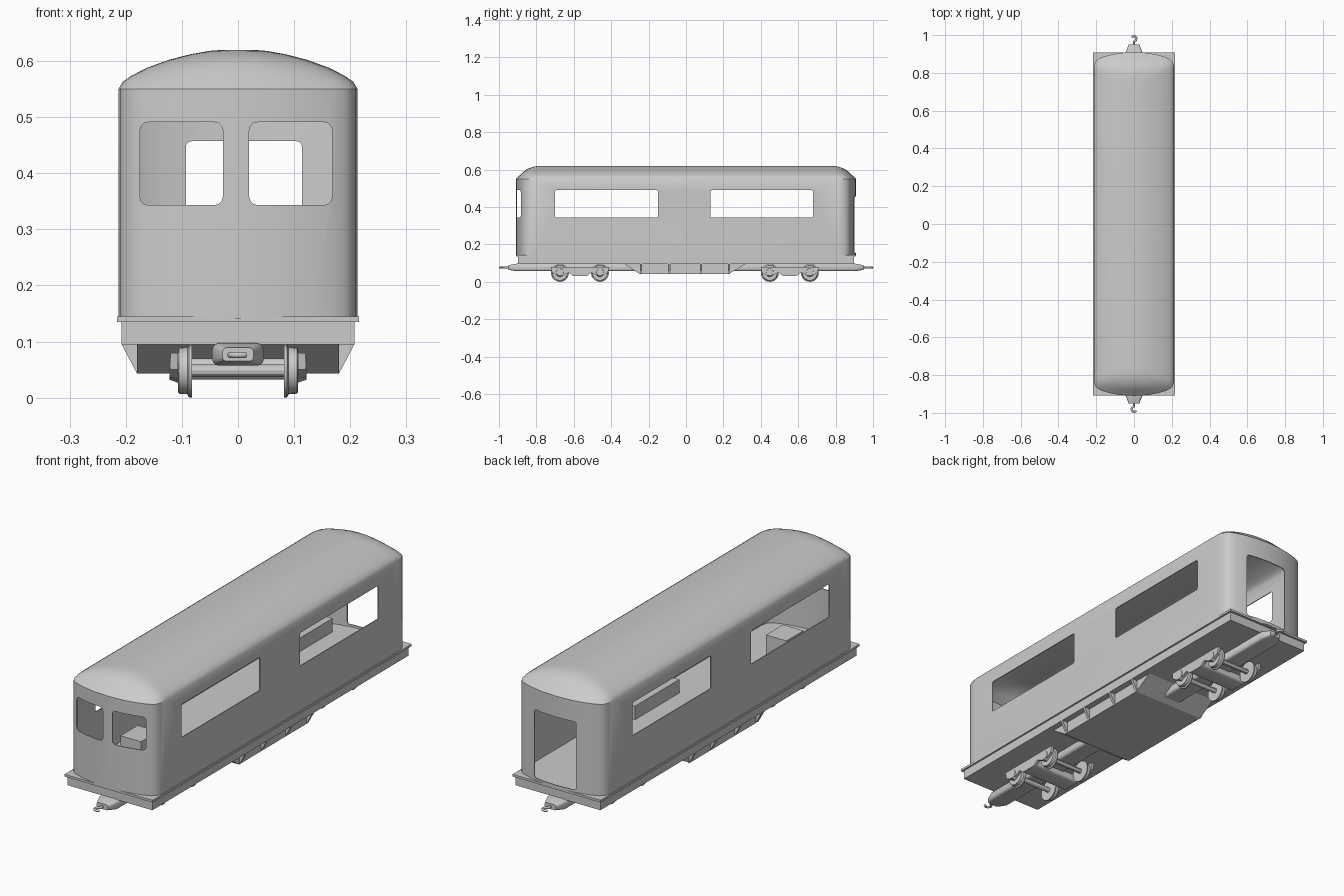
import bpy, bmesh, math
from mathutils import Vector

if "Cube" in bpy.data.objects:
    bpy.data.objects.remove(bpy.data.objects["Cube"])


def make(name, verts, faces):
    me = bpy.data.meshes.new(name)
    me.from_pydata(verts, [], faces)
    bm = bmesh.new()
    bm.from_mesh(me)
    bmesh.ops.recalc_face_normals(bm, faces=bm.faces)
    bm.to_mesh(me)
    bm.free()
    ob = bpy.data.objects.new(name, me)
    bpy.context.collection.objects.link(ob)
    return ob


def activate(ob):
    bpy.ops.object.select_all(action='DESELECT')
    ob.select_set(True)
    bpy.context.view_layer.objects.active = ob


def smooth(ob):
    activate(ob)
    bpy.ops.object.shade_smooth_by_angle(angle=math.radians(30))


def loft(name, rings, caps=(True, True)):
    n = len(rings[0])
    verts = [v for r in rings for v in r]
    faces = [(k*n+i, k*n+(i+1) % n, (k+1)*n+(i+1) % n, (k+1)*n+i)
             for k in range(len(rings)-1) for i in range(n)]
    if caps[0]:
        faces.append(tuple(range(n)))
    if caps[1]:
        faces.append(tuple((len(rings)-1)*n+i for i in range(n)))
    return make(name, verts, faces)


def box(name, x, y, z):
    ring = [(0, 0), (1, 0), (1, 1), (0, 1)]
    return loft(name, [[(x[i], y[j], h) for i, j in ring] for h in z])


def round_rect(u, v, r):
    pts = []
    for cx, cy, a in ((u[1]-r, v[1]-r, 0), (u[0]+r, v[1]-r, 90),
                      (u[0]+r, v[0]+r, 180), (u[1]-r, v[0]+r, 270)):
        for k in range(4):
            t = math.radians(a + k*30)
            pts.append((cx+r*math.cos(t), cy+r*math.sin(t)))
    return pts


def lathe_x(name, profile, y, z, n=20):
    # profile of (x, radius) turned around a crosswise axis
    return loft(name, [[(x, y+r*math.cos(2*math.pi*i/n), z+r*math.sin(2*math.pi*i/n))
                        for i in range(n)] for x, r in profile])


# Body shell: bowed-end plan outline lofted up the walls and over the roof
quarter = [(.213, .82), (.210, .845), (.202, .862), (.188, .874), (.168, .883),
           (.13, .895), (.07, .906), (0, .91)]
back = quarter + [(-x, y) for x, y in reversed(quarter[:-1])]
plan = back + [(-x, -y) for x, y in back]
levels = [(.14, 1, 1), (.55, 1, 1), (.563, .965, .985), (.574, .89, .972), (.588, .76, .957),
          (.602, .58, .935), (.612, .40, .91), (.618, .24, .885), (.62, .12, .86)]
body = loft("body_shell", [[(x*sx, y*sy, z) for x, y in plan] for z, sx, sy in levels], (False, True))
activate(body)
sol = body.modifiers.new("thickness", 'SOLIDIFY')
sol.thickness, sol.offset = .004, -1
bpy.ops.object.modifier_apply(modifier=sol.name)

# Window and door openings
cutters = []
for y in ((-.70, -.15), (.13, .68)):
    p = round_rect(y, (.343, .49), .008)
    cutters.append(loft("side_window_cutter", [[(x, a, b) for a, b in p] for x in (-.3, .3)]))
for x in ((-.175, -.027), (.02, .168)):
    p = round_rect(x, (.343, .491), .015)
    cutters.append(loft("front_window_cutter", [[(a, y, b) for a, b in p] for y in (-1, -.8)]))
p = round_rect((-.093, .114), (.155, .457), .01)
cutters.append(loft("back_door_cutter", [[(a, y, b) for a, b in p] for y in (.8, 1)]))
for c in cutters:
    activate(body)
    m = body.modifiers.new("cut", 'BOOLEAN')
    m.operation, m.object, m.solver = 'DIFFERENCE', c, 'EXACT'
    bpy.ops.object.modifier_apply(modifier=m.name)
    bpy.data.objects.remove(c)
smooth(body)

# Floor plate and underframe
box("floor_plate", (-.216, .216), (-.907, .907), (.135, .145))
box("underframe", (-.208, .208), (-.897, .897), (.095, .135))

# Interior benches and cab seat
box("right_bench", (.11, .205), (-.11, .2), (.145, .205))
box("left_bench", (-.2, -.11), (.48, .82), (.145, .205))
box("cab_seat", (-.10, 0), (-.68, -.56), (.145, .26))

# Underfloor equipment pod with triangular outrigger ribs
loft("equipment_pod", [[(-.18, y, z), (.18, y, z), (.18, y2, z), (-.18, y2, z)]
                       for y, y2, z in ((-.33, .32, .096), (-.25, .23, .043))])
for y in (-.24, -.09, .08, .23):
    for s in (-1, 1):
        loft("pod_rib", [[(s*.178, y+d, .096), (s*.208, y+d, .096), (s*.18, y+d, .043),
                          (s*.178, y+d, .043)] for d in (-.006, .006)])

# Centre sill with tapered ends
beam = []
for y, s in ((-.95, .6), (-.935, .75), (-.905, 1), (.905, 1), (.935, .75), (.95, .6)):
    beam.append([(a*s, y, .077+b*s) for a, b in round_rect((-.046, .046), (-.02, .02), .012)])
smooth(loft("centre_sill", beam))

# Coupler hooks
for s in (-1, 1):
    cu = bpy.data.curves.new("coupler_hook", 'CURVE')
    cu.dimensions, cu.bevel_depth, cu.bevel_resolution, cu.use_fill_caps = '3D', .0055, 2, True
    sp = cu.splines.new('POLY')
    pts = [(0, .94), (0, .965), (.010, .972), (.014, .982), (.008, .992), (-.004, .9945), (-.013, .988)]
    sp.points.add(len(pts)-1)
    for q, (x, y) in zip(sp.points, pts):
        q.co = (x*s, y*s, .076, 1)
    hook = bpy.data.objects.new("coupler_hook", cu)
    bpy.context.collection.objects.link(hook)
    activate(hook)
    bpy.ops.object.convert(target='MESH')

# Bogies: flanged wheels, axles, axle boxes, side frames and bolster
for cy in (-.567, .555):
    for dy in (-.107, .107):
        y = cy + dy
        smooth(lathe_x("axle", [(-.1, .011), (.1, .011)], y, .048, 12))
        for s in (-1, 1):
            smooth(lathe_x("wheel", [(s*.107, .038), (s*.105, .041), (s*.090, .042),
                                     (s*.087, .048), (s*.082, .048)], y, .048))
            smooth(lathe_x("axle_box", [(s*.105, .026), (s*.122, .02)], y, .052, 8))
    for s in (-1, 1):
        side = [(-.155, .08), (-.15, .05), (-.125, .035), (-.09, .035), (-.06, .05), (-.04, .034),
                (.04, .034), (.06, .05), (.09, .035), (.125, .035), (.15, .05), (.155, .08)]
        loft("bogie_side_frame", [[(x*s, cy+a, b) for a, b in side] for x in (.107, .12)])
    p = round_rect((-.045, .045), (.032, .07), .012)
    smooth(loft("bogie_bolster", [[(x, cy+a, b) for a, b in p] for x in (-.12, .12)]))
